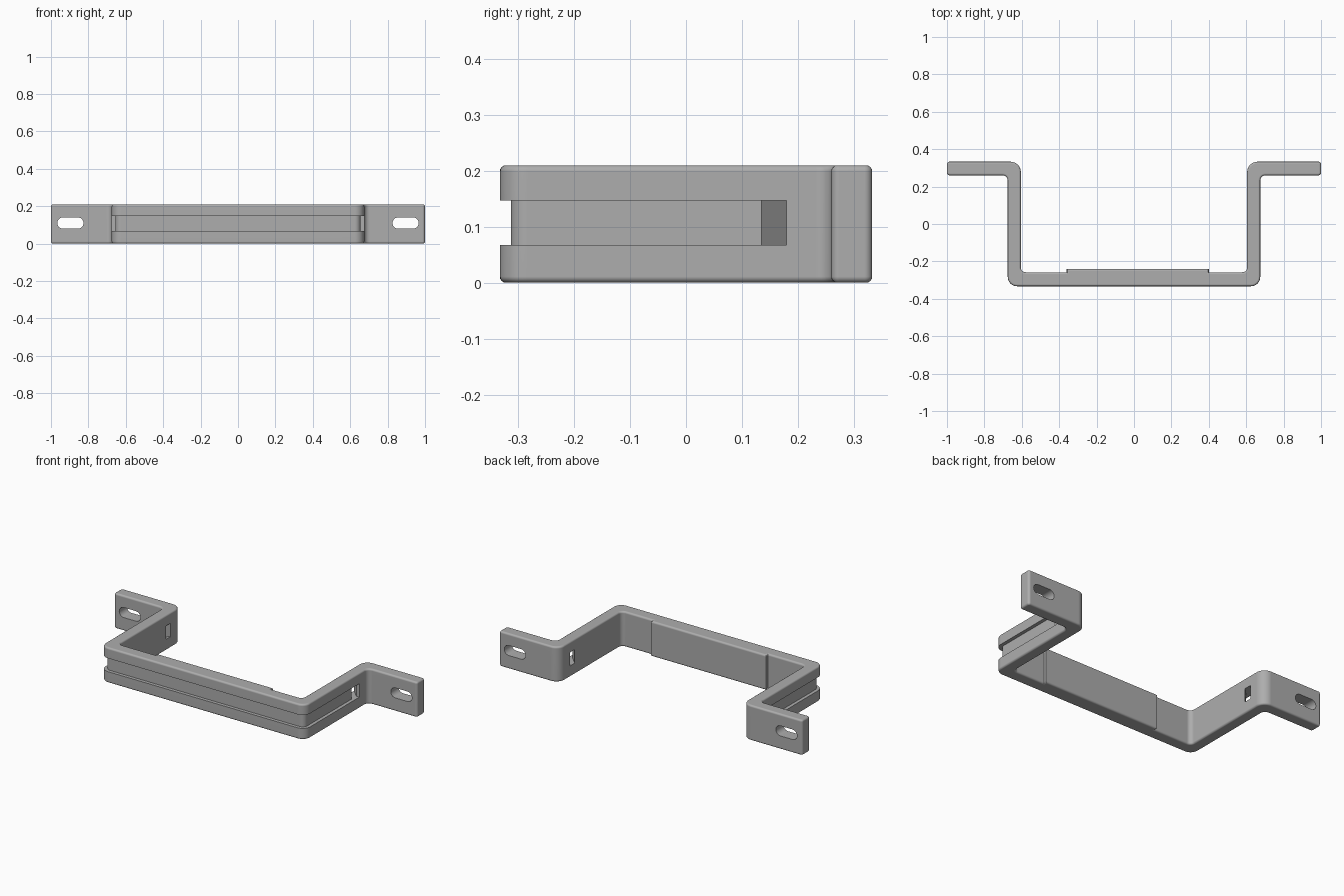
import bpy, bmesh, math
from mathutils import Vector

if "Cube" in bpy.data.objects:
    bpy.data.objects.remove(bpy.data.objects["Cube"], do_unlink=True)

HEIGHT = 0.21

grey = bpy.data.materials.new("mid grey")
grey.use_nodes = True
COLOUR = (0.42, 0.42, 0.42, 1)
grey.diffuse_color = COLOUR
grey.node_tree.nodes["Principled BSDF"].inputs["Base Color"].default_value = COLOUR


def rounded(corners, segments=8):
    """Turn (x, y, radius) corners into a closed outline with arcs."""
    points = []
    for i, (x, y, r) in enumerate(corners):
        corner = Vector((x, y))
        if r == 0:
            points.append(corner)
            continue
        before = (Vector(corners[i - 1][:2]) - corner).normalized()
        after = (Vector(corners[(i + 1) % len(corners)][:2]) - corner).normalized()
        centre = corner + (before + after) * r      # right-angled corners
        for k in range(segments + 1):
            t = k / segments * math.pi / 2
            points.append(centre - after * r * math.cos(t) - before * r * math.sin(t))
    return points


def prism(name, outline, low, high, rim=0.0):
    """Extrude an outline upwards and optionally round both rims."""
    bm = bmesh.new()
    base = bm.faces.new([bm.verts.new((p.x, p.y, low)) for p in outline])
    moved = bmesh.ops.extrude_face_region(bm, geom=[base])["geom"]
    bmesh.ops.translate(bm, vec=(0, 0, high - low),
                        verts=[g for g in moved if isinstance(g, bmesh.types.BMVert)])
    bmesh.ops.recalc_face_normals(bm, faces=bm.faces)
    if rim:
        edges = [e for e in bm.edges if abs(e.verts[0].co.z - e.verts[1].co.z) < 1e-5]
        bmesh.ops.bevel(bm, geom=edges, offset=rim, segments=4, profile=0.5,
                        affect='EDGES', clamp_overlap=False)
    mesh = bpy.data.meshes.new(name)
    bm.to_mesh(mesh)
    bm.free()
    mesh.materials.append(grey)
    obj = bpy.data.objects.new(name, mesh)
    bpy.context.collection.objects.link(obj)
    return obj


def mirrored(corners):
    return [(-x, y, r) for x, y, r in reversed(corners)]


# Bracket outline: front bar, two legs, two flanges, raised pad behind the bar
half = [(0.675, -0.333, 0.05), (0.675, 0.26, 0.028), (1, 0.26, 0.014),
        (1, 0.333, 0.014), (0.605, 0.333, 0.055), (0.605, -0.258, 0.025)]
pad = [(0.4, -0.258, 0), (0.4, -0.24, 0), (-0.36, -0.24, 0), (-0.36, -0.258, 0)]
bracket = prism("bracket", rounded(half + pad + mirrored(half)), 0, HEIGHT, rim=0.011)

# Strap groove round the outside, ending in slanted holes through the legs
groove = [(0.8, -0.5, 0), (0.8, 0.18, 0), (0.655, 0.18, 0), (0.59, 0.245, 0),
          (0.59, 0.2, 0), (0.655, 0.135, 0), (0.655, -0.313, 0.03)]
cutters = [prism("groove_cutter", rounded(groove + mirrored(groove)), 0.067, 0.147)]

# Long mounting slots through the flanges
for side in (-1, 1):
    outline = []
    for end in (1, -1):
        for k in range(13):
            t = -math.pi / 2 + math.pi * k / 12
            outline.append(Vector((end * (0.04 + 0.03 * math.cos(t)),
                                   end * 0.03 * math.sin(t))))
    slot = prism("slot_cutter", outline, -0.2, 0.2)
    slot.rotation_euler.x = math.pi / 2
    slot.location = (side * 0.896, 0.3, 0.11)
    cutters.append(slot)

# Cut the bracket
bpy.context.view_layer.objects.active = bracket
bracket.select_set(True)
for cutter in cutters:
    cutter.hide_render = True
    cut = bracket.modifiers.new("cut", 'BOOLEAN')
    cut.operation = 'DIFFERENCE'
    cut.solver = 'EXACT'
    cut.object = cutter
    bpy.ops.object.modifier_apply(modifier=cut.name)
for cutter in cutters:
    bpy.data.objects.remove(cutter, do_unlink=True)

# Smooth arcs, crisp edges
bpy.ops.object.shade_smooth_by_angle(angle=math.radians(30))
weighted = bracket.modifiers.new("even shading", 'WEIGHTED_NORMAL')
weighted.keep_sharp = True
